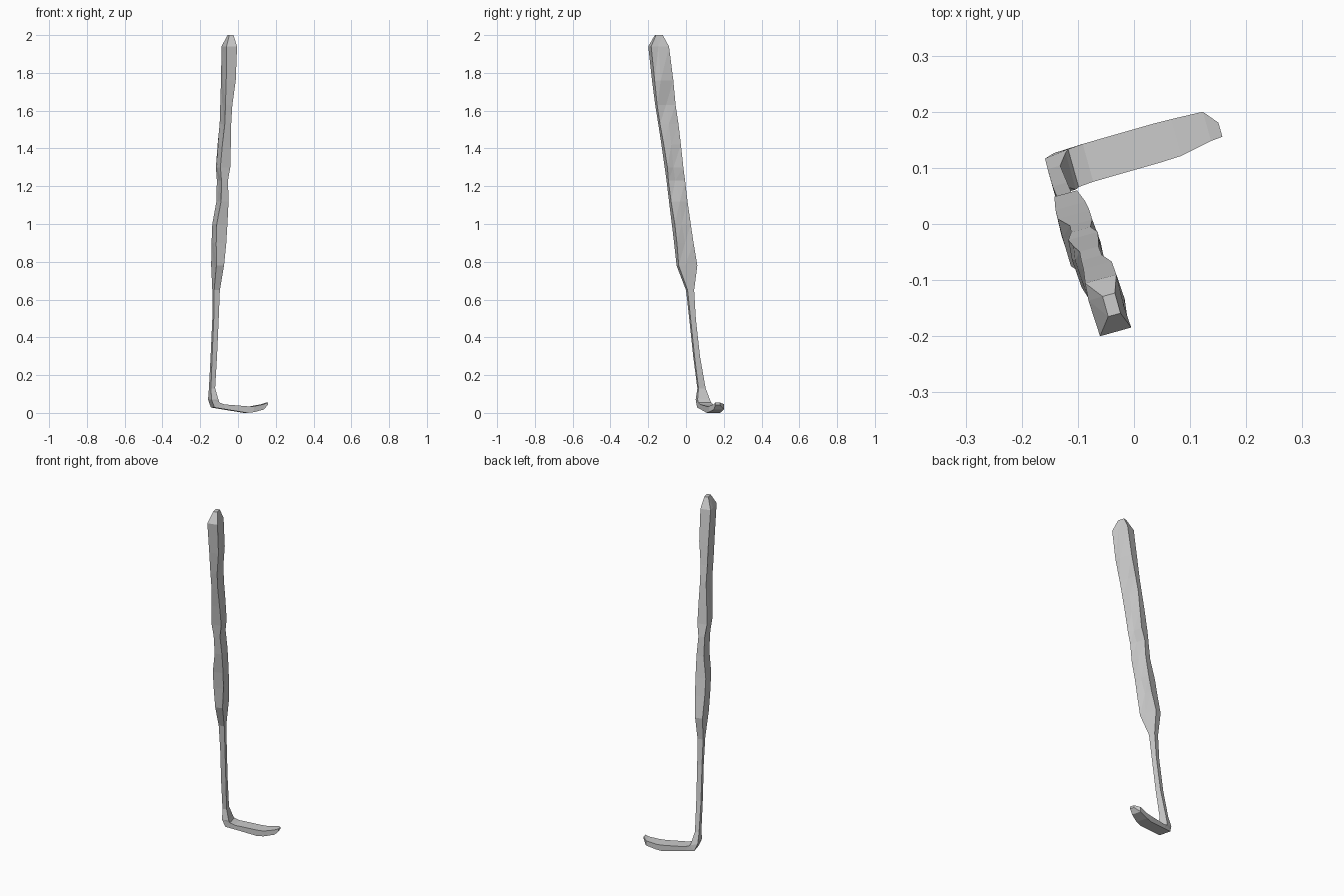
import bpy, bmesh, random
from mathutils import Vector

random.seed(4)
U = Vector((-0.27, 0.963, 0))   # width direction of the flat bar
V = Vector((0.963, 0.27, 0))    # thickness direction of the handle
Z = Vector((0, 0, 1))


def ring(c, a, w, jitter=0.0):
    """Six-point section: two long sides, each with a slightly uneven midpoint."""
    c = Vector(c)
    j = lambda: random.uniform(-jitter, jitter)
    m1 = c + U * (a * 0.2 + 3 * j()) - w + w.normalized() * j()
    m2 = c + U * (-a * 0.2 + 3 * j()) + w + w.normalized() * j()
    return [c - U * a - w, m1, c + U * a - w, c + U * a + w, m2, c - U * a + w]


def upright(z, x0, x1, y0, y1, jitter=0.0):
    """Level section fitted to the given x and y limits."""
    hx, hy = (x1 - x0) / 2, (y1 - y0) / 2
    d = 0.963 ** 2 - 0.27 ** 2
    a = (0.963 * hy - 0.27 * hx) / d
    b = (0.963 * hx - 0.27 * hy) / d
    return ring(((x0 + x1) / 2, (y0 + y1) / 2, z), a, V * b, jitter)


def loft(name, rings):
    bm = bmesh.new()
    loops = [[bm.verts.new(p) for p in r] for r in rings]
    for lo, hi in zip(loops, loops[1:]):
        for i in range(6):
            k = (i + 1) % 6
            bm.faces.new((lo[i], lo[k], hi[k], hi[i]))
    bm.faces.new(loops[0])
    bm.faces.new(loops[-1])
    bmesh.ops.recalc_face_normals(bm, faces=bm.faces)
    bmesh.ops.triangulate(bm, faces=bm.faces)
    mesh = bpy.data.meshes.new(name)
    bm.to_mesh(mesh)
    bm.free()
    ob = bpy.data.objects.new(name, mesh)
    bpy.context.collection.objects.link(ob)


# handle: wide, uneven flat grip with a chamfered top
grip = [
    (1.94, -0.087, -0.005, -0.200, -0.090),
    (1.76, -0.090, -0.012, -0.180, -0.067),
    (1.63, -0.094, -0.030, -0.163, -0.055),
    (1.53, -0.097, -0.036, -0.147, -0.040),
    (1.42, -0.108, -0.038, -0.130, -0.027),
    (1.30, -0.117, -0.041, -0.113, -0.014),
    (1.23, -0.112, -0.053, -0.103, -0.005),
    (1.12, -0.114, -0.050, -0.090, 0.008),
    (1.00, -0.136, -0.056, -0.075, 0.025),
    (0.90, -0.140, -0.062, -0.063, 0.040),
    (0.78, -0.142, -0.074, -0.050, 0.060),
]
join = upright(0.65, -0.136, -0.096, 0.000, 0.043)
loft("handle", [upright(2.0, -0.056, -0.024, -0.165, -0.123)]
     + [upright(*s, jitter=0.005) for s in grip] + [join])

# neck: thin stem running down to the elbow
elbow = ring((-0.121, 0.096, 0.042), 0.035, (V + Z).normalized() * 0.019)
stem = [
    (0.50, -0.136, -0.102, 0.017, 0.052),
    (0.30, -0.145, -0.111, 0.038, 0.074),
    (0.13, -0.154, -0.121, 0.060, 0.104),
]
loft("neck", [join] + [upright(*s) for s in stem]
     + [ring((-0.131, 0.089, 0.07), 0.034, V * 0.019), elbow])

# foot: flat bent blade, curling up slightly at the tip (x, y, low z, high z, half width)
blade = [
    (-0.082, 0.109, 0.020, 0.045, 0.035),
    (0.040, 0.144, 0.000, 0.035, 0.035),
    (0.075, 0.154, 0.004, 0.035, 0.034),
    (0.130, 0.174, 0.018, 0.046, 0.027),
    (0.154, 0.168, 0.042, 0.055, 0.013),
]
loft("foot", [elbow] + [ring((x, y, (l + h) / 2), a, Z * (h - l) / 2)
                        for x, y, l, h, a in blade])
